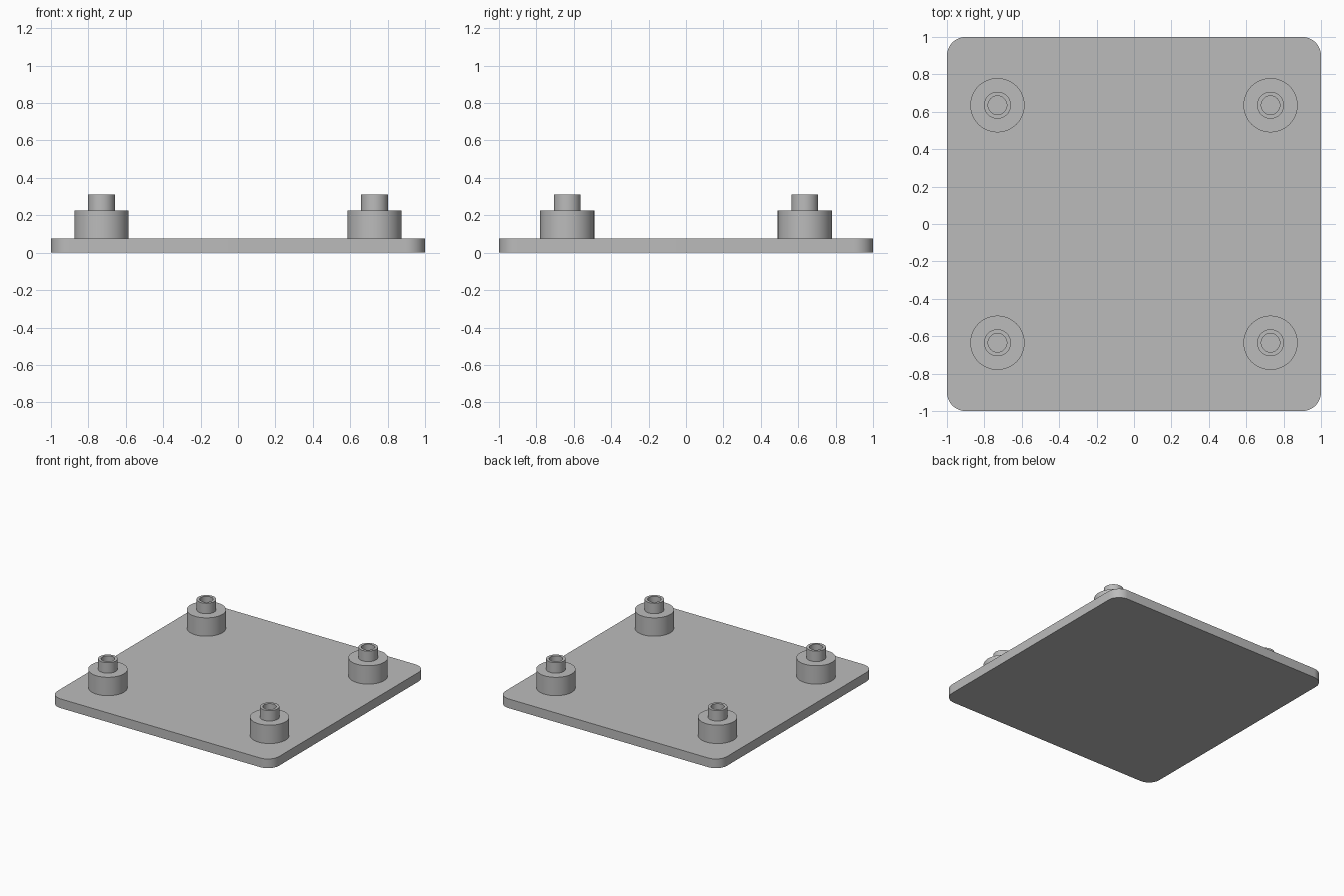
import bpy
import bmesh
from math import cos, sin, pi, radians

PLATE_TOP = 0.075
CORNER = 0.1
POST_X, POST_Y = 0.73, 0.635
SEGMENTS = 64

cube = bpy.data.objects.get("Cube")
if cube:
    bpy.data.objects.remove(cube, do_unlink=True)

# Single grey finish
grey = bpy.data.materials.new("plain grey")
grey.use_nodes = True
colour = (0.5, 0.5, 0.5, 1)
grey.diffuse_color = colour
grey.node_tree.nodes["Principled BSDF"].inputs["Base Color"].default_value = colour


def make_object(name, bm, location=(0, 0, 0)):
    bmesh.ops.recalc_face_normals(bm, faces=bm.faces)
    mesh = bpy.data.meshes.new(name)
    bm.to_mesh(mesh)
    bm.free()
    mesh.materials.append(grey)
    obj = bpy.data.objects.new(name, mesh)
    obj.location = location
    bpy.context.collection.objects.link(obj)
    bpy.ops.object.select_all(action="DESELECT")
    obj.select_set(True)
    bpy.context.view_layer.objects.active = obj
    bpy.ops.object.shade_smooth_by_angle(angle=radians(30))
    return obj


# Base plate with rounded corners
bm = bmesh.new()
outline = []
steps = 12
for quarter, (sx, sy) in enumerate([(1, 1), (-1, 1), (-1, -1), (1, -1)]):
    for i in range(steps + 1):
        a = (quarter + i / steps) * pi / 2
        outline.append(bm.verts.new((sx * (1 - CORNER) + CORNER * cos(a),
                                     sy * (1 - CORNER) + CORNER * sin(a), 0)))
bottom = bm.faces.new(outline)
top = bmesh.ops.extrude_face_region(bm, geom=[bottom], use_keep_orig=True)
bmesh.ops.translate(bm, vec=(0, 0, PLATE_TOP),
                    verts=[v for v in top["geom"] if isinstance(v, bmesh.types.BMVert)])
make_object("base_plate", bm)

# Stepped hollow standoff: (radius, height) ring profile, closed on itself
profile = [(0.145, 0.06), (0.145, 0.225), (0.072, 0.225),
           (0.072, 0.31), (0.05, 0.31), (0.05, 0.06)]


def standoff(name, x, y):
    bm = bmesh.new()
    rings = [[bm.verts.new((r * cos(2 * pi * i / SEGMENTS), r * sin(2 * pi * i / SEGMENTS), z))
              for i in range(SEGMENTS)] for r, z in profile]
    for k, ring in enumerate(rings):
        nxt = rings[(k + 1) % len(rings)]
        for i in range(SEGMENTS):
            j = (i + 1) % SEGMENTS
            bm.faces.new((ring[i], ring[j], nxt[j], nxt[i]))
    make_object(name, bm, (x, y, 0))


for side, sx in (("left", 1), ("right", -1)):
    for end, sy in (("front", -1), ("back", 1)):
        standoff(f"{end}_{side}_standoff", sx * POST_X, sy * POST_Y)
